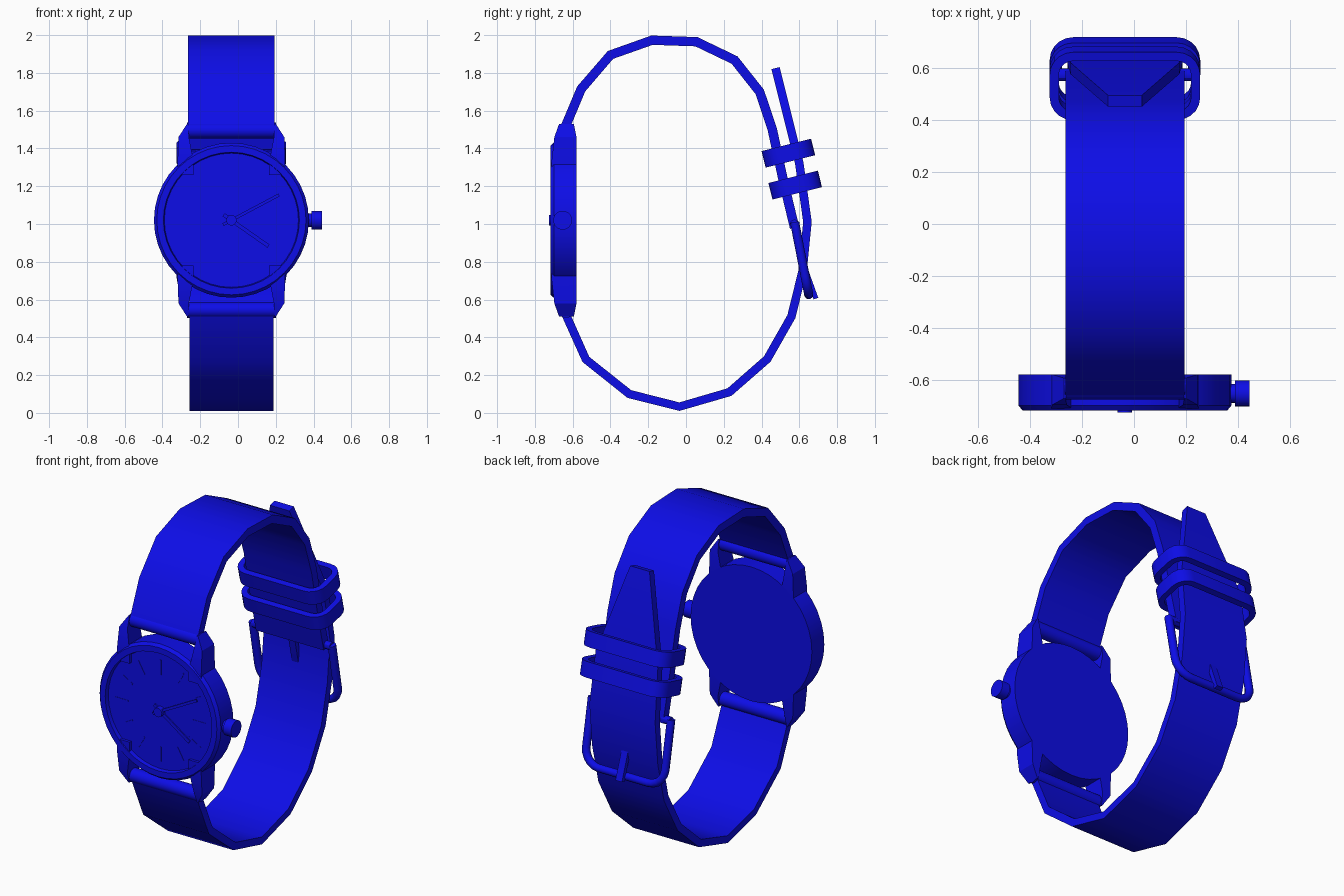
import bpy, bmesh, math
from mathutils import Vector, Matrix

if "Cube" in bpy.data.objects:
    bpy.data.objects.remove(bpy.data.objects["Cube"], do_unlink=True)

CX, CZ = -0.035, 1.02      # centre of the dial
blue = bpy.data.materials.new("deep blue")
blue.use_nodes = True
blue.diffuse_color = (0.004, 0.004, 0.8, 1)
blue.node_tree.nodes["Principled BSDF"].inputs["Base Color"].default_value = (0.004, 0.004, 0.8, 1)


def finish(name, bm, angle=30):
    bmesh.ops.recalc_face_normals(bm, faces=bm.faces)
    me = bpy.data.meshes.new(name)
    bm.to_mesh(me)
    bm.free()
    me.materials.append(blue)
    ob = bpy.data.objects.new(name, me)
    bpy.context.collection.objects.link(ob)
    bpy.ops.object.select_all(action='DESELECT')
    ob.select_set(True)
    bpy.context.view_layer.objects.active = ob
    bpy.ops.object.shade_smooth_by_angle(angle=math.radians(angle))
    return ob


def skin(name, rings, closed=False, angle=30):
    """Join equal rings of points; cap the ends unless closed."""
    bm = bmesh.new()
    vs = [[bm.verts.new(p) for p in r] for r in rings]
    n = len(rings[0])
    for i in range(len(vs) if closed else len(vs) - 1):
        a, b = vs[i], vs[(i + 1) % len(vs)]
        for j in range(n):
            bm.faces.new((a[j], a[(j + 1) % n], b[(j + 1) % n], b[j]))
    if not closed:
        bm.faces.new(vs[0])
        bm.faces.new(vs[-1])
    return finish(name, bm, angle)


def lathe(name, profile, sides=40):
    """Spin (radius, y) pairs around the dial axis."""
    rings = []
    for r, y in profile:
        rings.append([(CX + r * math.cos(t), y, CZ + r * math.sin(t))
                      for t in (2 * math.pi * k / sides for k in range(sides))])
    return skin(name, rings)


def rod(name, a, b, r, sides=20):
    a, b = Vector(a), Vector(b)
    d = b - a
    m = Matrix.Translation((a + b) / 2) @ d.to_track_quat('Z', 'Y').to_matrix().to_4x4()
    bm = bmesh.new()
    bmesh.ops.create_cone(bm, cap_ends=True, segments=sides, radius1=r, radius2=r,
                          depth=d.length, matrix=m)
    return finish(name, bm)


def plate(name, angle, r0, r1, width, y0, y1):
    """Thin radial bar lying on the dial."""
    m = (Matrix.Translation((CX, (y0 + y1) / 2, CZ)) @ Matrix.Rotation(-angle, 4, 'Y')
         @ Matrix.Translation(((r0 + r1) / 2, 0, 0))
         @ Matrix.Diagonal((r1 - r0, abs(y1 - y0), width, 1)))
    bm = bmesh.new()
    bmesh.ops.create_cube(bm, size=1, matrix=m)
    return finish(name, bm)


def strap(name, path, widths, thick):
    """Band following a (y, z) path with a half width at each point."""
    pts = [Vector(p) for p in path]
    rings = []
    for i, p in enumerate(pts):
        ins = (p - pts[i - 1]).normalized() if i else Vector((0, 0))
        out = (pts[i + 1] - p).normalized() if i < len(pts) - 1 else Vector((0, 0))
        t = (ins + out).normalized()
        n = Vector((-t.y, t.x)) * thick / 2
        a, b, w = p + n, p - n, widths[i]
        rings.append([(CX - w, *a), (CX + w, *a), (CX + w, *b), (CX - w, *b)])
    return skin(name, rings, angle=35)


def rounded(hx, hy, r, steps=5):
    """Outline of a rounded rectangle."""
    out = []
    for k, (sx, sy) in enumerate([(1, 1), (-1, 1), (-1, -1), (1, -1)]):
        for s in range(steps + 1):
            t = math.pi / 2 * (k + s / steps)
            out.append((sx * (hx - r) + r * math.cos(t), sy * (hy - r) + r * math.sin(t)))
    return out


# Case with raised rim and sunken dial
lathe("case", [(0.41, -0.58), (0.41, -0.7), (0.395, -0.718), (0.36, -0.718), (0.355, -0.695)])

# Hour marks and hands
for k in range(12):
    plate("hour_mark", k * math.pi / 6, 0.22, 0.31, 0.008, -0.697, -0.69)
plate("minute_hand", math.radians(28), -0.05, 0.285, 0.016, -0.712, -0.704)
plate("hour_hand", math.radians(-35), -0.05, 0.24, 0.02, -0.704, -0.697)
rod("hand_hub", (CX, -0.69, CZ), (CX, -0.726, CZ), 0.028)

# Crown
rod("crown_neck", (0.34, -0.653, CZ), (0.40, -0.653, CZ), 0.036)
rod("crown", (0.39, -0.653, CZ), (0.445, -0.653, CZ), 0.05, 24)

# Lugs and spring bars
for sz in (1, -1):
    for sx in (1, -1):
        # front y, back y, outer x, distance from the dial centre
        rows = [(-0.712, -0.58, 0.285, 0.24), (-0.712, -0.58, 0.285, 0.31),
                (-0.697, -0.58, 0.28, 0.44), (-0.672, -0.594, 0.235, 0.51)]
        inner = (0.2, 0.2, 0.225, 0.228)
        skin("lug", [[(CX + sx * xi, f, CZ + sz * d), (CX + sx * xo, f, CZ + sz * d),
                      (CX + sx * xo, b, CZ + sz * d), (CX + sx * xi, b, CZ + sz * d)]
                     for (f, b, xo, d), xi in zip(rows, inner)])
    z = CZ + sz * 0.475
    rod("spring_bar", (CX - 0.235, -0.635, z), (CX + 0.235, -0.635, z), 0.042)

# Upper strap, ending at the buckle
upper = [(-0.645, 1.5), (-0.555, 1.715), (-0.4, 1.895), (-0.18, 1.973), (0.055, 1.965),
         (0.257, 1.868), (0.39, 1.7), (0.457, 1.5), (0.515, 1.23), (0.575, 0.98)]
strap("upper_strap", upper, [0.229] * len(upper), 0.05)

# Lower strap with tapered tail
lower = [(-0.645, 0.54), (-0.53, 0.283), (-0.3, 0.1), (-0.035, 0.033), (0.23, 0.11),
         (0.43, 0.285), (0.558, 0.51), (0.617, 0.75), (0.643, 1.01), (0.6, 1.32), (0.474, 1.825)]
strap("lower_strap", lower, [0.222] * (len(lower) - 2) + [0.21, 0.065], 0.045)

# Two keeper loops, tilted with the strap
for y, z in ((0.542, 1.375), (0.578, 1.206)):
    m = Matrix.Translation((CX, y, z)) @ Matrix.Rotation(math.radians(14), 4, 'X')
    o, i = rounded(0.29, 0.135, 0.09), rounded(0.255, 0.1, 0.055)
    skin("keeper_loop", [[m @ Vector((*a, -0.045)), m @ Vector((*a, 0.045)),
                          m @ Vector((*b, 0.045)), m @ Vector((*b, -0.045))]
                         for a, b in zip(o, i)], closed=True)

# U-shaped buckle frame: walk the outline, sweep an eight-sided section
top, bottom = Vector((0, 0.575, 1.01)), Vector((0, 0.65, 0.625))
down = (bottom - top).normalized()
length, half, rad = (bottom - top).length, 0.267, 0.1
outline = [(half, 0)]
for cx, start in ((half - rad, 0), (rad - half, 90)):
    for s in range(6):
        t = math.radians(start + 18 * s)
        outline.append((cx + rad * math.cos(t), length - rad + rad * math.sin(t)))
outline.append((-half, 0))
side = Vector((1, 0, 0))
across = side.cross(down)
rings = []
for k, (u, v) in enumerate(outline):
    a = Vector(outline[max(k - 1, 0)])
    b = Vector(outline[min(k + 1, len(outline) - 1)])
    t = (b - a).normalized()
    n = side * t.y - down * t.x
    c = top + side * (CX + u) + down * v
    rings.append([c + 0.024 * (n * math.cos(q) + across * math.sin(q))
                  for q in (math.pi / 4 * j for j in range(8))])
skin("buckle_frame", rings, angle=50)

# Buckle bar and prong
rod("buckle_bar", (CX - half, 0.575, 1.0), (CX + half, 0.575, 1.0), 0.024, 12)
strap("buckle_prong", [(0.575, 1.0), (0.625, 0.78), (0.688, 0.605)], [0.022] * 3, 0.026)
